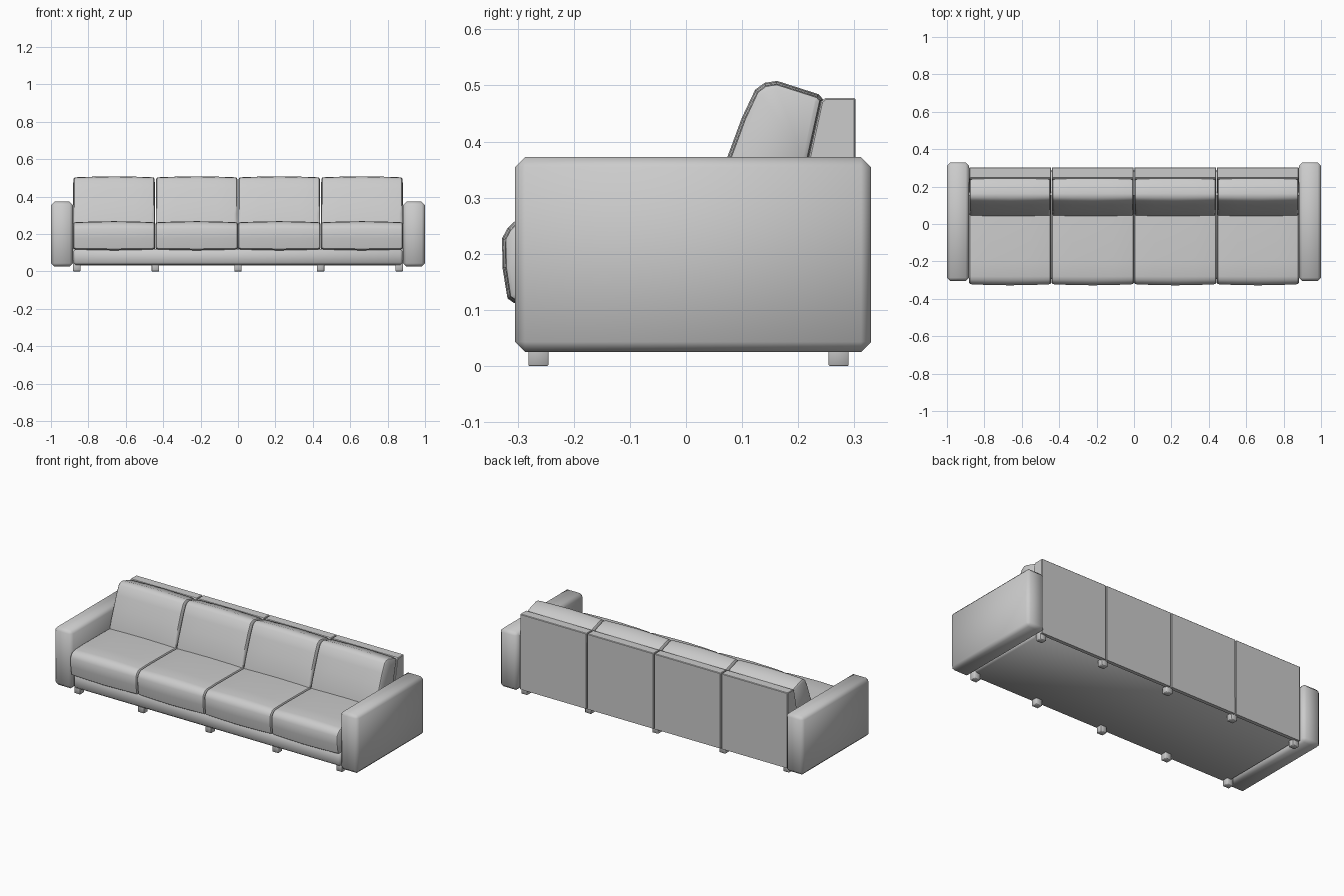
import bpy, bmesh
from mathutils import Vector

if "Cube" in bpy.data.objects:
    bpy.data.objects.remove(bpy.data.objects["Cube"])


def finish(name, bm, bevel=0, segments=1, angle=35):
    bmesh.ops.recalc_face_normals(bm, faces=bm.faces[:])
    me = bpy.data.meshes.new(name)
    bm.to_mesh(me)
    bm.free()
    ob = bpy.data.objects.new(name, me)
    bpy.context.collection.objects.link(ob)
    bpy.ops.object.select_all(action='DESELECT')
    ob.select_set(True)
    bpy.context.view_layer.objects.active = ob
    if bevel:
        m = ob.modifiers.new("Bevel", 'BEVEL')
        m.width, m.segments, m.limit_method = bevel, segments, 'ANGLE'
        bpy.ops.object.modifier_apply(modifier=m.name)
    bpy.ops.object.shade_smooth_by_angle(angle=angle * 3.14159 / 180)
    return ob


def box(name, x0, x1, y0, y1, z0, z1, bevel=0, segments=1):
    bm = bmesh.new()
    bmesh.ops.create_cube(bm, size=1)
    for v in bm.verts:
        v.co = ((x0 + x1) / 2 + v.co.x * (x1 - x0),
                (y0 + y1) / 2 + v.co.y * (y1 - y0),
                (z0 + z1) / 2 + v.co.z * (z1 - z0))
    return finish(name, bm, bevel, segments, 50)


def grow(profile, d):
    # Offset a clockwise (y, z) outline outwards by d
    out = []
    for i, p in enumerate(profile):
        a, b, c = Vector(profile[i - 1]), Vector(p), Vector(profile[(i + 1) % len(profile)])
        e, f = (b - a).normalized(), (c - b).normalized()
        n = (Vector((-e.y, e.x)) + Vector((-f.y, f.x))).normalized()
        out.append(b + n * d)
    return out


def loft(name, profile, x0, x1, stations, angle=40, bevel=0):
    # Sweep an outline along x; stations are (fraction of width, outward growth)
    bm = bmesh.new()
    rings = []
    for t, d in stations:
        x = x0 + (x1 - x0) * t
        rings.append([bm.verts.new((x, p[0], p[1])) for p in grow(profile, d)])
    n = len(profile)
    for r, s in zip(rings, rings[1:]):
        for i in range(n):
            bm.faces.new((r[i], r[(i + 1) % n], s[(i + 1) % n], s[i]))
    bm.faces.new(rings[0])
    bm.faces.new(rings[-1])
    return finish(name, bm, bevel, 1, angle)


# Outlines in (y, z), running front-bottom, front, top, back
seat_profile = [(-0.305, 0.117), (-0.314, 0.123), (-0.322, 0.175), (-0.323, 0.226),
                (-0.314, 0.243), (-0.30, 0.256), (-0.28, 0.261), (-0.20, 0.263),
                (0.0, 0.261), (0.16, 0.255), (0.16, 0.117)]
cushion_profile = [(0.043, 0.25), (0.056, 0.31), (0.08, 0.375), (0.104, 0.44),
                   (0.127, 0.489), (0.142, 0.500), (0.162, 0.503), (0.234, 0.480),
                   (0.240, 0.473), (0.218, 0.372), (0.192, 0.25)]
panel_profile = [(0.165, 0.12), (0.219, 0.372), (0.241, 0.472), (0.249, 0.478),
                 (0.299, 0.478), (0.302, 0.475), (0.302, 0.03), (0.28, 0.03), (0.28, 0.12)]
soft = [(0, -0.009), (0.012, -0.002), (0.04, 0), (0.25, 0.003), (0.5, 0.005),
        (0.75, 0.003), (0.96, 0), (0.988, -0.002), (1, -0.009)]

# Base frame
box("base_frame", -0.88, 0.88, -0.295, 0.28, 0.035, 0.12, 0.012)

# Four repeating sections
W = 0.4415
for i in range(4):
    x = (i - 2) * W
    loft("seat_cushion", seat_profile, x + 0.001, x + W - 0.001, soft)
    loft("back_cushion", cushion_profile, x + 0.004, x + W - 0.004, soft)
    loft("back_panel", panel_profile, x + 0.002, x + W - 0.002,
         [(0, -0.003), (0.008, 0), (0.992, 0), (1, -0.003)], 30)

# Armrests
for s in (-1, 1):
    xs = sorted((s * 0.882, s * 1.0))
    box("armrest", xs[0], xs[1], -0.305, 0.33, 0.025, 0.372, 0.018)

# Legs
for x in (-0.862, -W, 0, W, 0.862):
    for y in (-0.263, 0.272):
        box("leg", x - 0.02, x + 0.02, y - 0.018, y + 0.018, 0, 0.06, 0.002)
